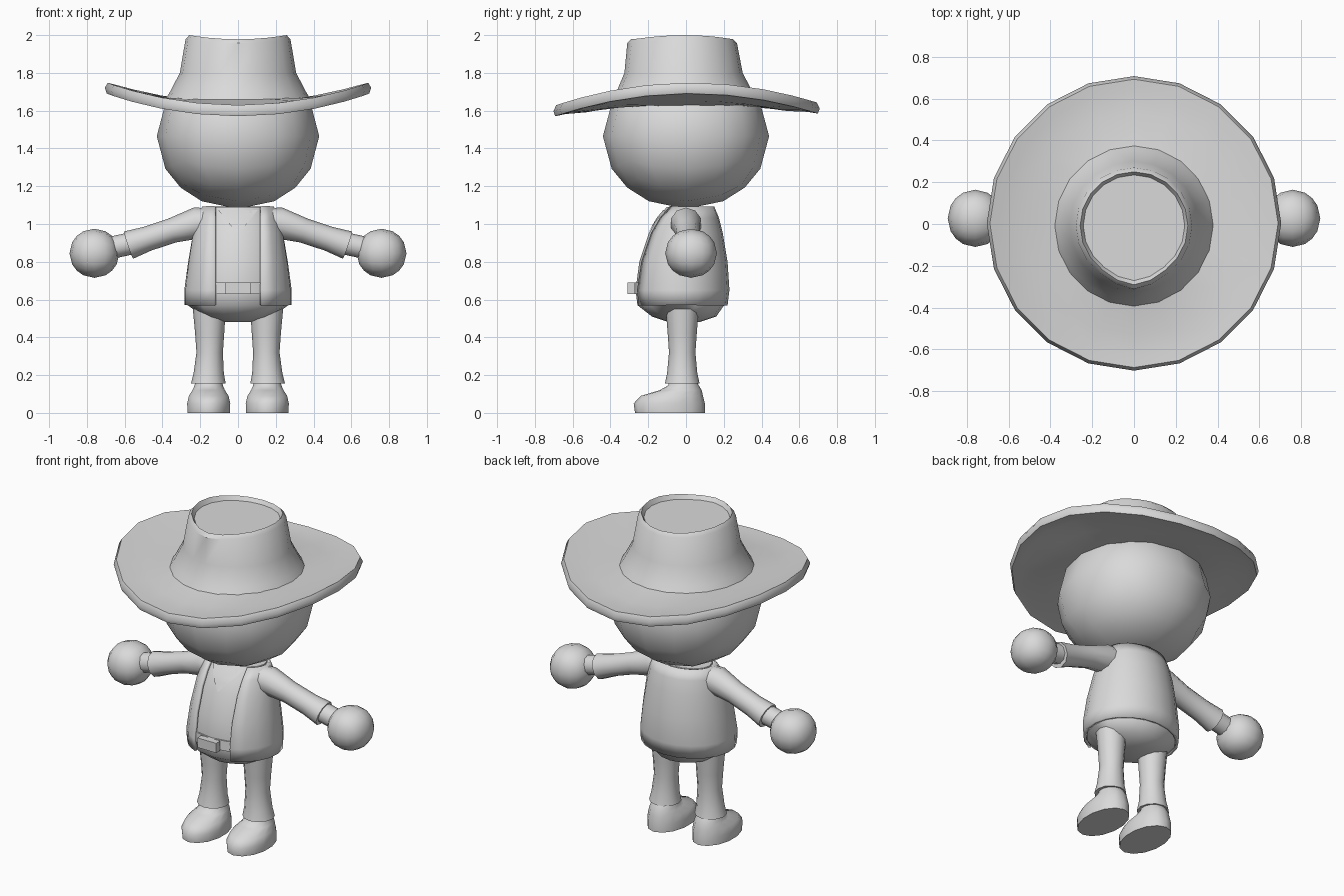
import bpy, bmesh, math
from mathutils import Vector

if "Cube" in bpy.data.objects:
    bpy.data.objects.remove(bpy.data.objects["Cube"])

grey = bpy.data.materials.new("soft grey")
grey.diffuse_color = (0.7, 0.7, 0.7, 1)
grey.use_nodes = True
grey.node_tree.nodes["Principled BSDF"].inputs["Base Color"].default_value = grey.diffuse_color


def finish(name, bm, angle=50):
    bmesh.ops.recalc_face_normals(bm, faces=bm.faces)
    mesh = bpy.data.meshes.new(name)
    bm.to_mesh(mesh)
    bm.free()
    obj = bpy.data.objects.new(name, mesh)
    bpy.context.collection.objects.link(obj)
    mesh.materials.append(grey)
    bpy.ops.object.select_all(action='DESELECT')
    obj.select_set(True)
    bpy.context.view_layer.objects.active = obj
    bpy.ops.object.shade_smooth_by_angle(angle=math.radians(angle))
    return obj


def loft(name, rings, closed=True, caps=True, loop=False, angle=50):
    """Skin a list of equal-length point rings."""
    bm = bmesh.new()
    vs = [[bm.verts.new(p) for p in ring] for ring in rings]
    n = len(vs[0])
    pairs = list(zip(vs, vs[1:])) + ([(vs[-1], vs[0])] if loop else [])
    for a, b in pairs:
        for i in range(n if closed else n - 1):
            j = (i + 1) % n
            bm.faces.new((a[i], a[j], b[j], b[i]))
    if caps:
        bm.faces.new(vs[0])
        bm.faces.new(vs[-1])
    return finish(name, bm, angle)


def oval(z, a, yf, yb, n=16, cx=0.0):
    """Horizontal oval from front yf to back yb, half width a."""
    yc, b = (yf + yb) / 2, (yb - yf) / 2
    return [(cx + a * math.sin(t), yc - b * math.cos(t), z)
            for t in (2 * math.pi * i / n for i in range(n))]


def tube(name, path, n=10):
    """Round tube through (point, radius) stations."""
    pts = [Vector(p) for p, r in path]
    rings = []
    for i, (p, r) in enumerate(path):
        d = (pts[min(i + 1, len(pts) - 1)] - pts[max(i - 1, 0)]).normalized()
        u = d.cross(Vector((0, 1, 0))).normalized()
        v = d.cross(u)
        rings.append([pts[i] + r * (u * math.cos(t) + v * math.sin(t))
                      for t in (2 * math.pi * k / n for k in range(n))])
    return loft(name, rings)


def ball(name, centre, size):
    """Sphere made from a subdivided cube."""
    bm = bmesh.new()
    bmesh.ops.create_cube(bm, size=2)
    bmesh.ops.subdivide_edges(bm, edges=bm.edges[:], cuts=3, use_grid_fill=True)
    for v in bm.verts:
        d = v.co.normalized()
        v.co = Vector(centre) + Vector((d.x * size[0], d.y * size[1], d.z * size[2]))
    return finish(name, bm)


# Head
ball("head", (0, 0, 1.465), (0.43, 0.44, 0.385))

# Hat brim, curled up at the sides
def brim_ring(r, dz, n=20):
    ring = []
    k = (r - 0.36) / 0.34
    for i in range(n):
        t = 2 * math.pi * i / n
        z = 1.645 + k * (-0.04 + 0.115 * math.sin(t) ** 2 - 0.007 * math.cos(t)) + dz
        ring.append((r * math.sin(t), 0.003 - r * math.cos(t), z))
    return ring

loft("hat_brim", [brim_ring(r, dz) for r, dz in (
    (0.36, 0.02), (0.53, 0.01), (0.64, 0.022), (0.69, 0.03), (0.705, 0.0),
    (0.695, -0.028), (0.64, -0.024), (0.53, -0.03), (0.36, -0.02))],
    caps=False, loop=True)

# Hat crown with a pinched front and sunken top
def crown_ring(z, r, wave, pinch, n=20):
    ring = []
    for i in range(n):
        t = 2 * math.pi * i / n
        c = math.cos(t)
        ring.append((r * math.sin(t), -0.008 - r * c - pinch * max(0, c) ** 10,
                     z + wave * math.sin(t) ** 2))
    return ring

loft("hat_crown", [crown_ring(*c) for c in (
    (1.65, 0.39, 0, 0), (1.70, 0.36, 0, 0), (1.80, 0.308, 0, 0.01),
    (1.957, 0.278, 0.02, 0.025), (1.978, 0.258, 0.022, 0.025),
    (1.955, 0.243, 0.015, 0.02))], angle=35)

# Torso profile: height, half width, front, back
profile = [(0.57, 0.285, -0.275, 0.22), (0.65, 0.285, -0.285, 0.23),
           (0.80, 0.265, -0.265, 0.22), (0.95, 0.24, -0.215, 0.195),
           (1.03, 0.215, -0.17, 0.175), (1.09, 0.19, -0.12, 0.15)]


def inset(z, a, yf, yb, d):
    return z, a - d, yf + d, yb - d


def section(z):
    for p, q in zip(profile, profile[1:]):
        if p[0] <= z <= q[0]:
            k = (z - p[0]) / (q[0] - p[0])
            return [u + (v - u) * k for u, v in zip(p, q)]


def front_y(x, z, d):
    z, a, yf, yb = inset(*section(z), d)
    return (yf + yb) / 2 - (yb - yf) / 2 * math.sqrt(1 - (x / a) ** 2)


# Shirt and trouser seat
seat = [(0.48, 0.07, -0.09, 0.07), (0.51, 0.18, -0.18, 0.16)]
loft("body", [oval(*s) for s in seat] +
     [oval(*inset(*p, 0.018)) for p in profile])

# Open vest
vest_rings = []
for p in profile:
    z, a, yf, yb = inset(*p, 0.008)
    t0 = math.asin(0.12 / a)
    yc, b = (yf + yb) / 2, (yb - yf) / 2
    vest_rings.append([(a * math.sin(t), yc - b * math.cos(t), z) for t in
                       (t0 + (2 * math.pi - 2 * t0) * i / 18 for i in range(19))])
vest = loft("vest", vest_rings, closed=False, caps=False)
thick = vest.modifiers.new("thickness", 'SOLIDIFY')
thick.thickness = 0.016
thick.offset = 0

# Collar triangle
collar_rows = [(0.955, 0.004), (1.0, 0.045), (1.03, 0.07), (1.075, 0.105)]
loft("collar", [[(x, front_y(x, z, 0.013), z) for x in (-w, 0, w)]
                for z, w in collar_rows], closed=False, caps=False)

# Belt and buckle
loft("belt", [oval(*inset(*section(z), d)) for z, d in
              ((0.63, 0.02), (0.63, 0.009), (0.69, 0.009), (0.69, 0.02))],
     caps=False, loop=True, angle=30)
bm = bmesh.new()
bmesh.ops.create_cube(bm, size=1)
for v in bm.verts:
    v.co = (v.co.x * 0.13, -0.289 + v.co.y * 0.04, 0.66 + v.co.z * 0.06)
finish("buckle", bm, 30)

# Limbs on both sides
for s, side in ((-1, "right"), (1, "left")):
    tube(side + "_sleeve", [((s * x, y, z), r) for x, y, z, r in (
        (0.14, 0, 1.005, 0.08), (0.22, 0, 1.005, 0.083), (0.35, 0.008, 0.965, 0.066),
        (0.48, 0.015, 0.922, 0.066), (0.58, 0.02, 0.888, 0.076))])
    tube(side + "_wrist", [((s * x, 0.02, z), 0.059) for x, z in
                           ((0.54, 0.903), (0.645, 0.88), (0.70, 0.865))])
    ball(side + "_hand", (s * 0.76, 0.027, 0.845), (0.132, 0.137, 0.13))

    # Trouser leg with flared hem
    loft(side + "_leg", [oval(z, a, -0.02 - a, -0.02 + a, 12, s * c) for z, a, c in (
        (0.155, 0.092, 0.157), (0.21, 0.08, 0.155), (0.32, 0.07, 0.15),
        (0.42, 0.077, 0.15), (0.56, 0.088, 0.152))])

    # Shoe
    loft(side + "_shoe", [oval(z, a, yf, yb, 14, s * 0.155) for z, a, yf, yb in (
        (0, 0.115, -0.27, 0.10), (0.05, 0.117, -0.277, 0.10),
        (0.09, 0.108, -0.24, 0.09), (0.12, 0.088, -0.14, 0.083),
        (0.145, 0.077, -0.095, 0.068), (0.18, 0.07, -0.085, 0.05))])
